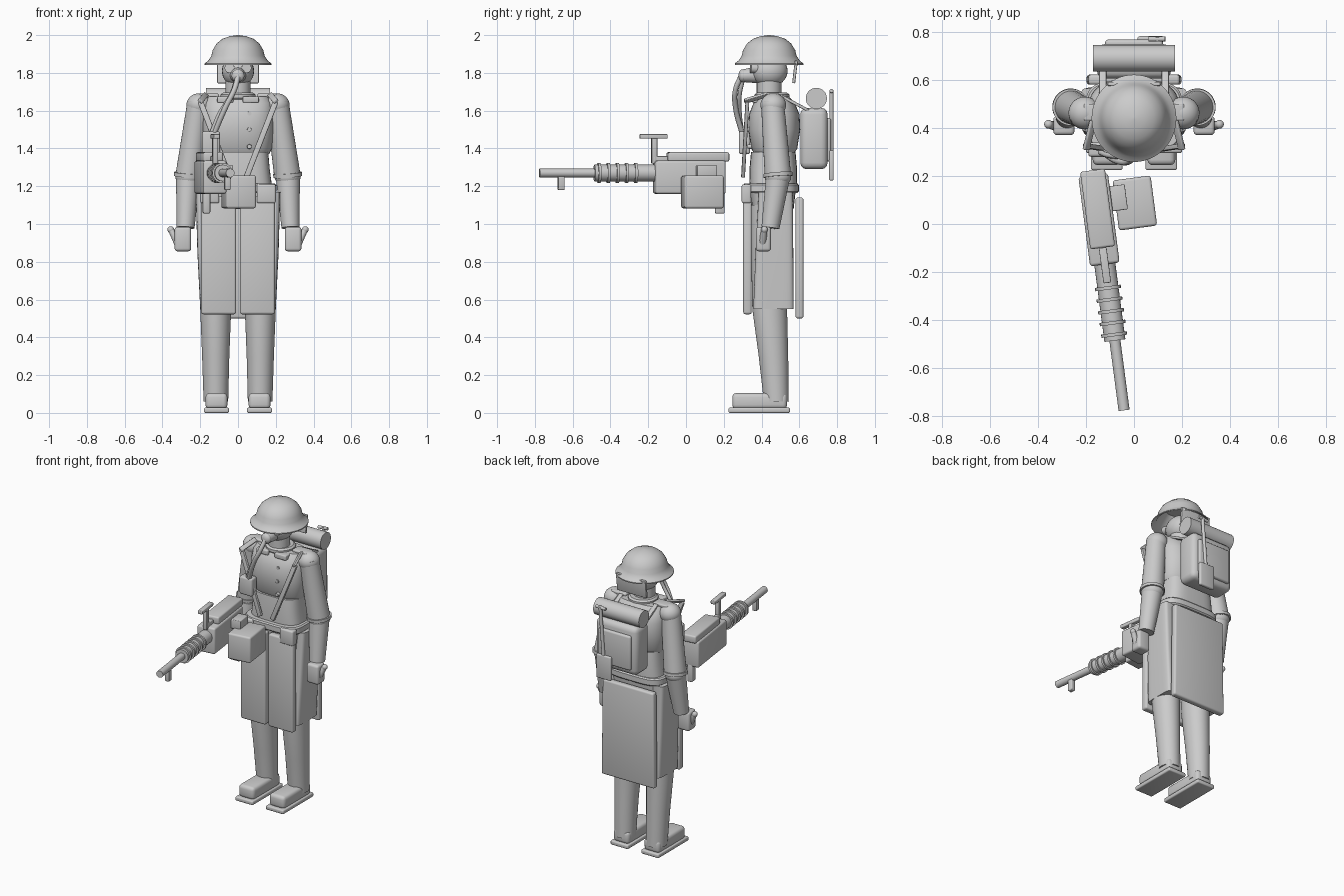
import bpy, bmesh, math
from mathutils import Vector, Matrix

if "Cube" in bpy.data.objects:
    bpy.data.objects.remove(bpy.data.objects["Cube"])

GREY = bpy.data.materials.new("plain_grey")
GREY.diffuse_color = (0.6, 0.6, 0.6, 1)
GREY.use_nodes = True
GREY.node_tree.nodes["Principled BSDF"].inputs["Base Color"].default_value = GREY.diffuse_color
PI = math.pi


def finish(bm, name, mat=None):
    """Turn a bmesh into a named object."""
    bmesh.ops.recalc_face_normals(bm, faces=bm.faces)
    if mat is not None:
        bm.transform(mat)
    me = bpy.data.meshes.new(name)
    bm.to_mesh(me)
    bm.free()
    me.materials.append(GREY)
    ob = bpy.data.objects.new(name, me)
    bpy.context.collection.objects.link(ob)
    return ob


def box(name, x, y, z, bevel=0.01, taper=(1, 1), mat=None):
    """Bevelled box from x, y, z ranges; taper scales the bottom face."""
    bm = bmesh.new()
    bmesh.ops.create_cube(bm, size=1)
    for v in bm.verts:
        kx, ky = taper if v.co.z < 0 else (1, 1)
        v.co = (sum(x) / 2 + v.co.x * (x[1] - x[0]) * kx,
                sum(y) / 2 + v.co.y * (y[1] - y[0]) * ky,
                sum(z) / 2 + v.co.z * (z[1] - z[0]))
    if bevel:
        bmesh.ops.bevel(bm, geom=bm.edges[:], offset=bevel, segments=3,
                        profile=0.5, affect='EDGES')
    return finish(bm, name, mat)


def rod(name, a, b, ra, rb=None, seg=24, mat=None):
    """Round, optionally tapered rod from a to b."""
    a, b = Vector(a), Vector(b)
    bm = bmesh.new()
    bmesh.ops.create_cone(bm, cap_ends=True, segments=seg, radius1=ra,
                          radius2=ra if rb is None else rb, depth=(b - a).length)
    q = (b - a).to_track_quat('Z', 'Y').to_matrix().to_4x4()
    bm.transform(Matrix.Translation((a + b) / 2) @ q)
    return finish(bm, name, mat)


def ball(name, c, r):
    bm = bmesh.new()
    bmesh.ops.create_uvsphere(bm, u_segments=28, v_segments=16, radius=1)
    bm.transform(Matrix.Translation(c) @ Matrix.Diagonal((*r, 1)))
    return finish(bm, name)


def loft(name, rings, power=2.0, seg=40):
    """Skin through (z, cx, rx, cy, ry) super-ellipse rings, capped."""
    bm = bmesh.new()
    loops = []
    for z, cx, rx, cy, ry in rings:
        loop = []
        for i in range(seg):
            c, s = math.cos(2 * PI * i / seg), math.sin(2 * PI * i / seg)
            loop.append(bm.verts.new((
                cx + rx * math.copysign(abs(c) ** (2 / power), c),
                cy + ry * math.copysign(abs(s) ** (2 / power), s), z)))
        loops.append(loop)
    for p, q in zip(loops, loops[1:]):
        for i in range(seg):
            j = (i + 1) % seg
            bm.faces.new((p[i], p[j], q[j], q[i]))
    bm.faces.new(loops[0])
    bm.faces.new(loops[-1])
    return finish(bm, name)


def tube(name, pts, r):
    """Round tube along a smooth path."""
    cu = bpy.data.curves.new(name, 'CURVE')
    cu.dimensions, cu.bevel_depth, cu.bevel_resolution = '3D', r, 3
    cu.use_fill_caps = True
    sp = cu.splines.new('BEZIER')
    sp.bezier_points.add(len(pts) - 1)
    for p, co in zip(sp.bezier_points, pts):
        p.co = co
        p.handle_left_type = p.handle_right_type = 'AUTO'
    cu.materials.append(GREY)
    ob = bpy.data.objects.new(name, cu)
    bpy.context.collection.objects.link(ob)


def strap(name, a, b, width, thick):
    """Flat strap from a to b, its broad face to the front."""
    a, b = Vector(a), Vector(b)
    d = (b - a).normalized()
    side = d.cross(Vector((0, 1, 0))).normalized()
    m = Matrix((side, d.cross(side), d)).transposed().to_4x4()
    h = (b - a).length / 2
    box(name, (-width / 2, width / 2), (-thick / 2, thick / 2), (-h, h), 0.004,
        mat=Matrix.Translation((a + b) / 2) @ m)


# Helmet: flared shell, hollow underneath
outer = [(1.843, .18), (1.85, .18), (1.865, .16), (1.89, .144), (1.92, .137),
         (1.955, .116), (1.98, .085), (1.994, .045), (2.0, .006)]
inner = [(1.95, .09), (1.89, .132), (1.86, .15)]
loft("helmet", [(z, 0, r * .98, .44, r * 1.01) for z, r in inner + outer], seg=56)

# Head, neck guard, neck, collar
ball("head", (0, .44, 1.81), (.085, .098, .085))
box("neck_guard", (-.11, .11), (-.008, .008), (-.06, .06), .004,
    mat=Matrix.Translation((0, .577, 1.805)) @ Matrix.Rotation(-.12, 4, 'X'))
rod("neck", (0, .44, 1.65), (0, .44, 1.77), .066)
loft("collar", [(1.66, 0, .085, .455, .085), (1.668, 0, .092, .455, .092),
                (1.685, 0, .092, .455, .092), (1.695, 0, .08, .455, .08)])

# Breathing mask and hoses
rod("mask_nozzle", (0, .38, 1.79), (0, .305, 1.785), .045, .034)
ball("mask_filter", (0, .3, 1.785), (.034, .022, .034))
for s in (-1, 1):
    rod("mask_lens", (s * .038, .39, 1.822), (s * .045, .342, 1.826), .026)
tube("mask_hose", [(0, .29, 1.78), (-.02, .262, 1.71), (-.065, .262, 1.62),
                   (-.13, .3, 1.47)], .014)
tube("mask_hose_inner", [(-.01, .3, 1.76), (-.035, .285, 1.69),
                         (-.1, .285, 1.58), (-.145, .3, 1.47)], .011)
box("mask_canister", (-.19, -.095), (.28, .34), (1.37, 1.49), .012)

# Coat body
loft("chest", [(1.37, 0, .165, .467, .105), (1.40, 0, .18, .467, .122),
               (1.5, 0, .19, .467, .138), (1.58, 0, .19, .467, .134),
               (1.64, 0, .182, .467, .11), (1.675, 0, .16, .465, .08)], 2.7)
loft("waist", [(1.2, 0, .18, .462, .125), (1.29, 0, .168, .462, .126),
               (1.38, 0, .16, .462, .118)], 3.5)
loft("belt", [(1.165, 0, .195, .45, .14), (1.173, 0, .203, .45, .147),
              (1.207, 0, .203, .45, .147), (1.215, 0, .195, .45, .14)], 4)
loft("hips", [(1.08, 0, .19, .46, .11), (1.17, 0, .19, .46, .12)], 3.5)
for z in (1.585, 1.5, 1.41):
    y = .335 if z < 1.55 else .345
    rod("coat_button", (.06, y + .03, z), (.06, y - .01, z), .014, .011, 16)

# Back skirt panel
box("skirt_back", (-.19, .19), (.58, .622), (.5, 1.14), .012, (1.04, 1))

for s in (-1, 1):
    def X(a, b):
        return tuple(sorted((s * a, s * b)))
    # Skirt front and side panels
    box("skirt_front", X(.01, .195), (.303, .348), (.522, 1.145), .012, (1, 1))
    loft("skirt_side", [(.55, s * .155, .045, .463, .107),
                        (.85, s * .17, .045, .468, .1),
                        (1.17, s * .18, .044, .475, .09)], 5)
    # Legs and boots
    loft("leg", [(.06, s * .117, .065, .478, .066), (.3, s * .118, .072, .463, .078),
                 (.55, s * .118, .082, .443, .092), (1.1, s * .1, .086, .44, .1)])
    box("boot_sole", X(.048, .18), (.225, .55), (0, .028), .008)
    box("boot_upper", X(.056, .172), (.245, .535), (.02, .105), .022)
    # Arm
    ball("shoulder", (s * .205, .462, 1.63), (.068, .068, .062))
    rod("upper_arm", (s * .207, .458, 1.645), (s * .262, .487, 1.25), .061, .07, 28)
    ball("elbow", (s * .263, .487, 1.25), (.068, .07, .055))
    d = Vector((s * .03, .03, -.4)).normalized() * .01
    c = Vector((s * .263, .487, 1.26))
    rod("elbow_cuff", c - d, c + d, .077, .077, 28)
    rod("forearm", (s * .264, .487, 1.25), (s * .278, .447, .98), .064, .048, 28)
    # Hand with thumb
    box("hand", X(.248, .336), (.37, .45), (.855, .985), .016)
    rod("thumb", (s * .32, .405, .9), (s * .355, .415, .97), .02, .016, 14)
    ball("thumb_tip", (s * .356, .415, .97), (.018, .018, .018))
    # Collar tab, shoulder flap, braces, belt pouch
    box("collar_tab", X(.025, .11), (.35, .4), (1.642, 1.675), .006)
    box("shoulder_flap", X(.1, .21), (.43, .5), (1.668, 1.69), .008)
    strap("brace", (s * .2, .325, 1.65), (s * .045, .302, 1.25), .03, .02)
    strap("brace_top", (s * .2, .31, 1.65), (s * .17, .43, 1.685), .03, .016)
    box("belt_pouch", X(.1, .2), (.295, .345), (1.11, 1.21), .01)
    strap("pack_strap", (s * .13, .5, 1.68), (s * .13, .65, 1.6), .03, .016)

# Backpack, flap, bedroll and spade
box("backpack", (-.155, .155), (.605, .75), (1.29, 1.615), .035)
box("backpack_flap", (-.12, .12), (.735, .768), (1.33, 1.56), .012)
rod("bedroll", (-.17, .69, 1.665), (.17, .69, 1.665), .056, seg=32)
rod("spade_shaft", (.075, .77, 1.38), (.1, .77, 1.71), .011, seg=14)
rod("spade_grip", (.06, .77, 1.7), (.13, .77, 1.705), .01, seg=14)
box("spade_blade", (.015, .125), (.758, .782), (1.23, 1.39), .008)

# Machine gun, turned slightly inwards
G = Matrix.Translation((-.15, .05, 0)) @ Matrix.Rotation(math.radians(7.5), 4, 'Z')
box("gun_receiver", (-.062, .062), (-.22, .155), (1.16, 1.335), .012, mat=G)
box("gun_cover", (-.052, .052), (-.15, .175), (1.33, 1.38), .01, mat=G)
rod("gun_jacket", (0, -.54, 1.27), (0, -.21, 1.27), .044, mat=G)
for i in range(5):
    y = -.515 + i * .049
    rod("cooling_ring", (0, y - .007, 1.27), (0, y + .007, 1.27), .054, mat=G)
rod("gun_barrel", (0, -.833, 1.27), (0, -.5, 1.27), .023, mat=G)
box("barrel_lug", (-.015, .015), (-.735, -.7), (1.18, 1.26), .005, mat=G)
box("sight_stem", (-.014, .014), (-.235, -.205), (1.32, 1.46), .004, mat=G)
box("sight_stem_foot", (-.014, .014), (-.235, -.14), (1.32, 1.36), .004, mat=G)
box("sight_bar", (-.016, .016), (-.298, -.15), (1.452, 1.476), .005, mat=G)
box("gun_grip", (-.018, .018), (.105, .155), (1.055, 1.18), .008, mat=G)

# Ammunition box and feed bracket
box("feed_bracket", (.05, .125), (-.005, .1), (1.25, 1.31), .005, mat=G)
box("ammo_box", (.077, .237), (-.088, .122), (1.083, 1.257), .012, mat=G)

# Smooth rounded surfaces while keeping crisp edges
for ob in bpy.data.objects:
    ob.select_set(ob.type == 'MESH')
    if ob.type == 'MESH':
        bpy.context.view_layer.objects.active = ob
bpy.ops.object.shade_smooth_by_angle(angle=math.radians(35))
